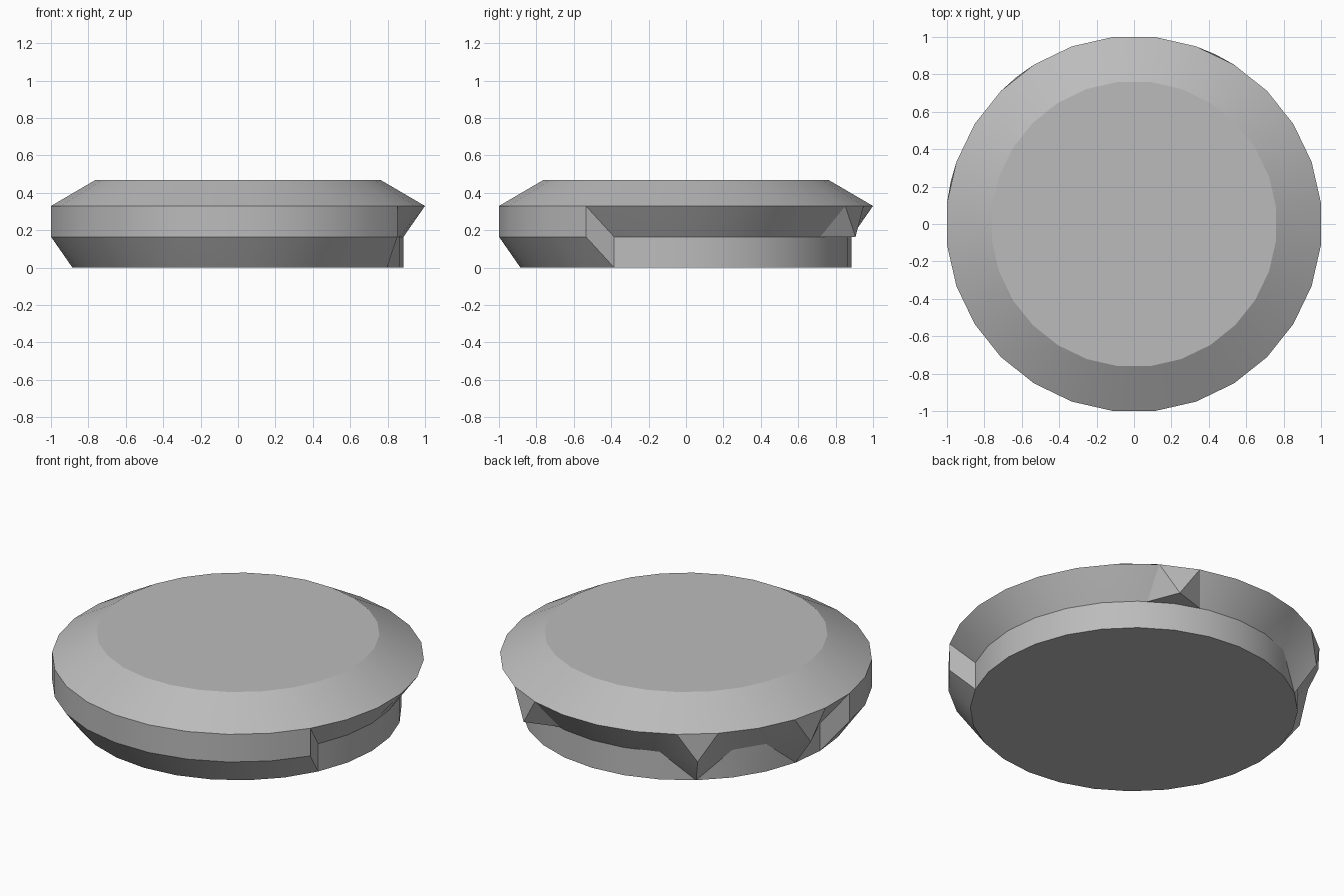
import bpy, bmesh
from math import sin, cos, tau, radians

cube = bpy.data.objects.get("Cube")
if cube:
    bpy.data.objects.remove(cube, do_unlink=True)

SIDES = 28
STEP = tau / SIDES
RIM, FOOT, CROWN = 1.006, 0.885, 0.765
Z_LOW, Z_RIM, Z_TOP = 0.165, 0.33, 0.47
START, END = -3, 14          # undercut runs between these rim corners
TEETH = (10, 13)             # wall corners pushed out to the rim

grey = bpy.data.materials.new("stone grey")
grey.use_nodes = True
colour = (0.5, 0.5, 0.5, 1)
grey.diffuse_color = colour
grey.node_tree.nodes["Principled BSDF"].inputs["Base Color"].default_value = colour

bm = bmesh.new()


def ring(radius, z, offset):
    """Closed ring of corners; indices wrap round."""
    verts = [bm.verts.new((radius * cos((k + offset) * STEP),
                           radius * sin((k + offset) * STEP), z)) for k in range(SIDES)]
    return lambda k: verts[k % SIDES]


def face(*verts):
    return bm.faces.new(verts)


foot = ring(FOOT, 0, 0)
wall = ring(FOOT, Z_LOW, 0)
lower = ring(RIM, Z_LOW, 0.5)
rim = ring(RIM, Z_RIM, 0.5)
crown = ring(CROWN, Z_TOP, 0.5)
for m in TEETH:
    wall(m).co.x *= RIM / FOOT
    wall(m).co.y *= RIM / FOOT

# Base, flat top and sloping shoulder
face(*[foot(k) for k in range(SIDES)])
face(*[crown(k) for k in range(SIDES)])
for k in range(SIDES):
    face(rim(k), rim(k + 1), crown(k + 1), crown(k))

# Full-width side: upright band above a tapered skirt
for k in range(END, START + SIDES):
    face(lower(k), lower(k + 1), rim(k + 1), rim(k))
    face(lower(k), foot(k + 1), lower(k + 1))
for k in range(END, START + SIDES + 1):
    face(lower(k), foot(k), foot(k + 1))

# Undercut side: sloping ceiling above an upright wall
for m in range(START + 1, END + 1):
    face(rim(m - 1), wall(m), rim(m))
for m in range(START + 1, END):
    face(wall(m), wall(m + 1), rim(m))
    if m in TEETH:
        face(foot(m), foot(m + 1), wall(m + 1))
        face(foot(m), wall(m + 1), wall(m))
    else:
        face(foot(m), foot(m + 1), wall(m))
        face(foot(m + 1), wall(m + 1), wall(m))

# Closing faces at both ends of the undercut
face(rim(START), lower(START), foot(START + 1), wall(START + 1))
face(rim(END), lower(END), foot(END), wall(END))

# Single wedge hanging under the rim
w = 5
tip = bm.verts.new((RIM * cos(w * STEP), RIM * sin(w * STEP), Z_LOW))
left, right = (bm.verts.new(wall(w).co.lerp(wall(w + s).co, 0.75)) for s in (-1, 1))
wedge = [face(rim(w - 1), tip, rim(w)), face(rim(w - 1), left, tip),
         face(rim(w), tip, right), face(left, right, tip)]

loose = [v for v in bm.verts if not v.link_faces]
bmesh.ops.delete(bm, geom=loose, context="VERTS")
bmesh.ops.recalc_face_normals(bm, faces=[f for f in bm.faces if f not in wedge])
for f in wedge:
    f.normal_update()
    if f.normal.dot(f.calc_center_median() - (rim(w).co + wall(w - 1).co + wall(w).co) / 3) < 0:
        f.normal_flip()

mesh = bpy.data.meshes.new("stepped_disc")
bm.to_mesh(mesh)
bm.free()
mesh.materials.append(grey)
disc = bpy.data.objects.new("stepped_disc", mesh)
bpy.context.collection.objects.link(disc)
bpy.context.view_layer.objects.active = disc
disc.select_set(True)
bpy.ops.object.shade_smooth_by_angle(angle=radians(30))
